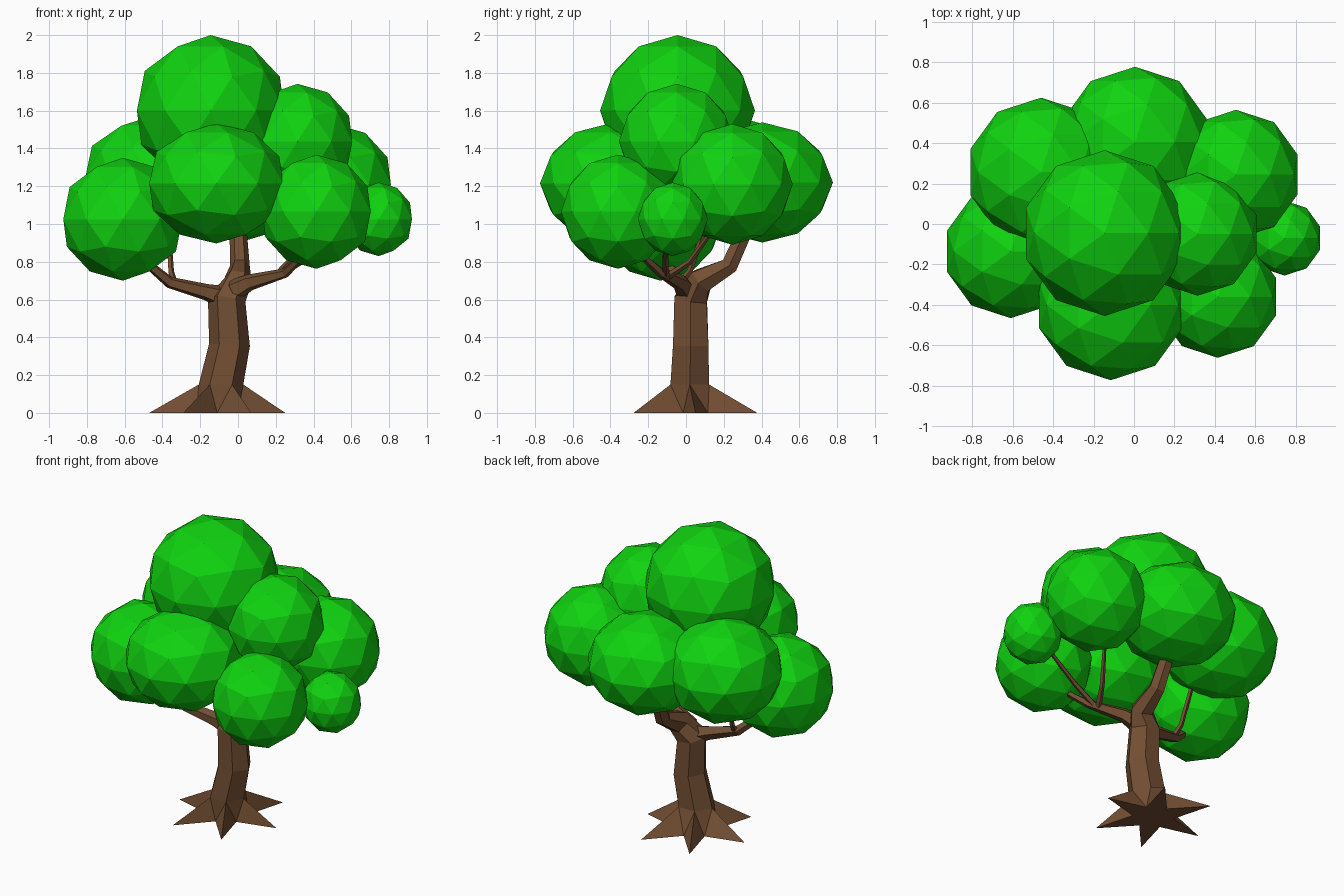
import bpy, bmesh, math
from mathutils import Vector

cube = bpy.data.objects.get("Cube")
if cube:
    bpy.data.objects.remove(cube, do_unlink=True)


def make_material(name, color):
    mat = bpy.data.materials.new(name)
    mat.use_nodes = True
    mat.diffuse_color = color
    mat.node_tree.nodes["Principled BSDF"].inputs["Base Color"].default_value = color
    return mat


leaf = make_material("leaf_green", (0.005, 0.65, 0.005, 1))
bark = make_material("bark_brown", (0.17, 0.077, 0.033, 1))


def finish(bm, name, mat):
    bmesh.ops.recalc_face_normals(bm, faces=bm.faces)
    mesh = bpy.data.meshes.new(name)
    bm.to_mesh(mesh)
    bm.free()
    mesh.materials.append(mat)
    obj = bpy.data.objects.new(name, mesh)
    bpy.context.collection.objects.link(obj)
    return obj


def add_tube(bm, path, sides, cap_start=True):
    """Tapered faceted tube through (x, y, z, radius) points; returns its first ring."""
    pts = [Vector(p[:3]) for p in path]
    span = pts[-1] - pts[0]
    ref = Vector((0, 1, 0)) if abs(span.x) > abs(span.z) else Vector((1, 0, 0))
    rings = []
    for i, p in enumerate(pts):
        t = (pts[min(i + 1, len(pts) - 1)] - pts[max(i - 1, 0)]).normalized()
        if i == 0 and not cap_start:
            t = Vector((0, 0, 1))
        u = (ref - t * ref.dot(t)).normalized()
        v = t.cross(u)
        ring = []
        for k in range(sides):
            a = math.tau * k / sides
            ring.append(bm.verts.new(p + (u * math.cos(a) + v * math.sin(a)) * path[i][3]))
        rings.append(ring)
    for a, b in zip(rings, rings[1:]):
        for k in range(sides):
            n = (k + 1) % sides
            bm.faces.new((a[k], a[n], b[n], b[k]))
    bm.faces.new(rings[-1])
    if cap_start:
        bm.faces.new(rings[0])
    return rings[0]


# Trunk, leaning back into its top bough, with six flared roots
bm = bmesh.new()
trunk = [(-0.09, 0.02, 0.15, 0.118), (-0.045, 0.025, 0.36, 0.108),
         (-0.06, 0.025, 0.6, 0.1), (0.0, 0.08, 0.7, 0.075),
         (0.01, 0.23, 0.78, 0.052), (0.0, 0.32, 0.98, 0.045)]
collar = add_tube(bm, trunk, 6, cap_start=False)


def ground_vert(angle, radius):
    return bm.verts.new((-0.11 + radius * math.cos(angle),
                         0.05 + radius * math.sin(angle) * 1.05, 0))


tips = [ground_vert(math.tau * k / 6, 0.36) for k in range(6)]
valleys = [ground_vert(math.tau * (k + 0.5) / 6, 0.125) for k in range(6)]
outline = []
for k in range(6):
    n = (k + 1) % 6
    bm.faces.new((collar[k], tips[k], valleys[k]))
    bm.faces.new((collar[k], valleys[k - 1], tips[k]))
    bm.faces.new((collar[k], valleys[k], collar[n]))
    outline += [tips[k], valleys[k]]
bm.faces.new(outline)
finish(bm, "trunk", bark)

# Side branches and twigs
branches = {
    "left_branch": [(-0.02, 0.0, 0.65, 0.06), (0.06, -0.03, 0.69, 0.045),
                    (0.25, -0.13, 0.74, 0.026), (0.33, -0.22, 0.82, 0.02)],
    "left_outer_twig": [(0.22, -0.11, 0.73, 0.02), (0.38, -0.11, 0.83, 0.016),
                        (0.62, -0.07, 0.96, 0.012)],
    "left_back_twig": [(0.2, -0.1, 0.72, 0.02), (0.27, 0.02, 0.8, 0.016),
                       (0.36, 0.15, 0.98, 0.012)],
    "right_branch": [(-0.07, 0.02, 0.61, 0.065), (-0.17, 0.0, 0.64, 0.045),
                     (-0.36, -0.04, 0.69, 0.032), (-0.48, -0.09, 0.79, 0.024)],
    "right_back_twig": [(-0.34, -0.03, 0.69, 0.02), (-0.355, 0.02, 0.75, 0.016),
                        (-0.37, 0.1, 0.98, 0.014)],
}
for name, path in branches.items():
    bm = bmesh.new()
    add_tube(bm, path, 5)
    finish(bm, name, bark)

# Foliage clumps: x, y, z, radius, half height
clumps = {
    "crown": (-0.145, -0.045, 1.6, 0.41, 0.4),
    "front": (-0.115, -0.4, 1.215, 0.373, 0.318),
    "back": (0.005, 0.405, 1.22, 0.373, 0.318),
    "front_left": (0.415, -0.36, 1.065, 0.302, 0.302),
    "back_left": (0.505, 0.245, 1.21, 0.32, 0.32),
    "upper_left": (0.315, -0.05, 1.437, 0.305, 0.305),
    "outer_left": (0.745, -0.07, 1.025, 0.185, 0.195),
    "back_right": (-0.46, 0.257, 1.24, 0.368, 0.33),
    "front_right": (-0.61, -0.135, 1.025, 0.331, 0.325),
}
for name, (x, y, z, radius, height) in clumps.items():
    bm = bmesh.new()
    bmesh.ops.create_icosphere(bm, subdivisions=2, radius=1)
    bmesh.ops.scale(bm, vec=(radius, radius, height), verts=bm.verts)
    bmesh.ops.translate(bm, vec=(x, y, z), verts=bm.verts)
    finish(bm, name + "_foliage", leaf)
